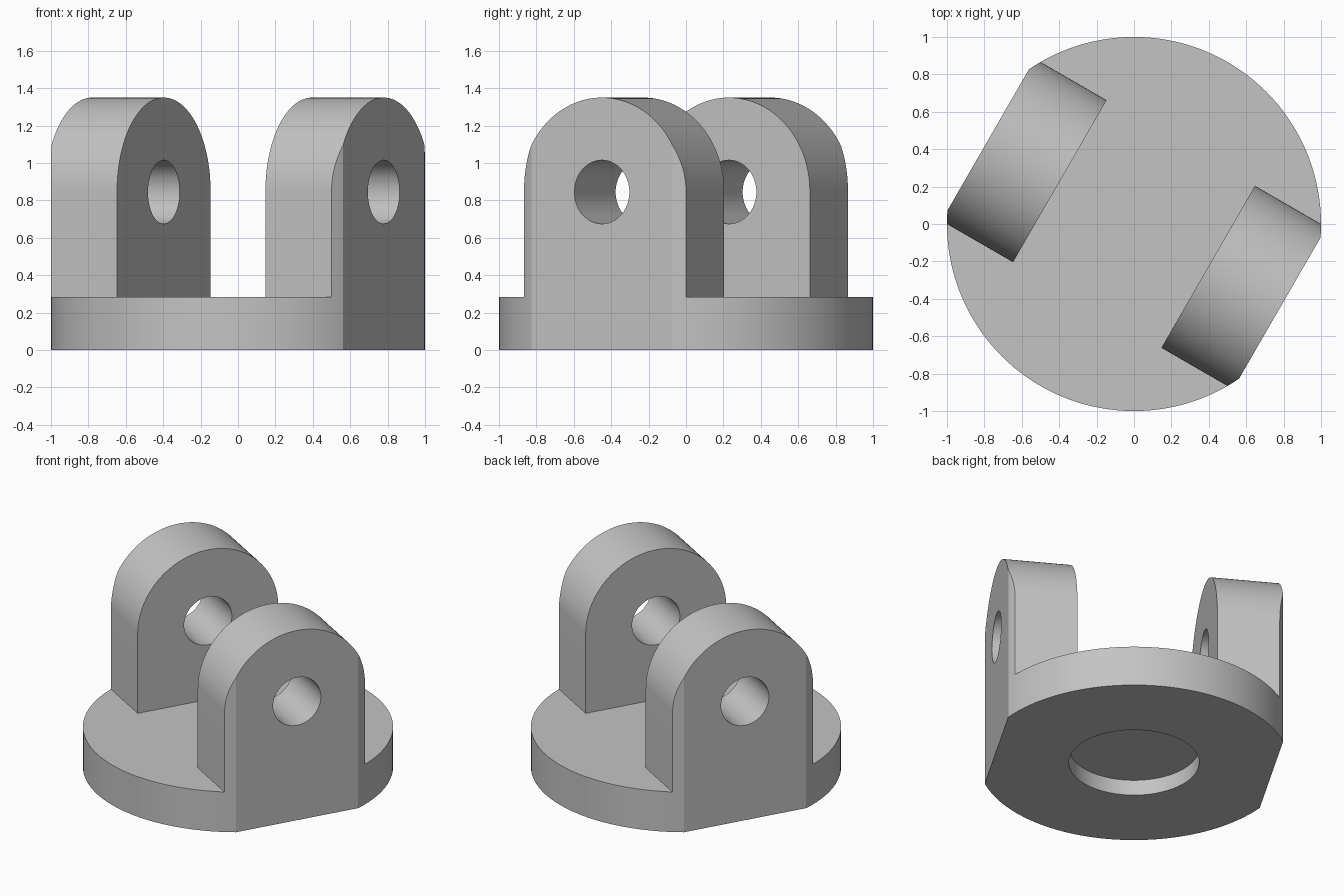
import bpy
import bmesh
import math
from mathutils import Matrix, Vector

if "Cube" in bpy.data.objects:
    bpy.data.objects.remove(bpy.data.objects["Cube"], do_unlink=True)

SEGMENTS = 144
BASE_TOP = 0.285
LUG_INNER = 0.458     # distance from the axis to the inner lug face
FLAT = 0.9            # distance from the axis to the outer flat
LUG_HALF = 0.5        # half width and top radius of a lug
PIN_Z = 0.85
TURN = math.radians(-30)

grey = bpy.data.materials.new("plain_grey")
grey.use_nodes = True
grey.diffuse_color = (0.55, 0.55, 0.55, 1)
grey.node_tree.nodes["Principled BSDF"].inputs["Base Color"].default_value = grey.diffuse_color


def add_object(name, bm):
    bmesh.ops.recalc_face_normals(bm, faces=bm.faces)
    mesh = bpy.data.meshes.new(name)
    bm.to_mesh(mesh)
    bm.free()
    mesh.materials.append(grey)
    obj = bpy.data.objects.new(name, mesh)
    bpy.context.collection.objects.link(obj)
    return obj


def cylinder(radius, low, high):
    bm = bmesh.new()
    bmesh.ops.create_cone(bm, cap_ends=True, segments=SEGMENTS, radius1=radius,
                          radius2=radius, depth=high - low,
                          matrix=Matrix.Translation((0, 0, (low + high) / 2)))
    return bm


def combine(target, tool, operation):
    """Apply a boolean and discard the tool."""
    mod = target.modifiers.new(operation.lower(), 'BOOLEAN')
    mod.object, mod.operation, mod.solver = tool, operation, 'EXACT'
    bpy.context.view_layer.update()
    graph = bpy.context.evaluated_depsgraph_get()
    mesh = bpy.data.meshes.new_from_object(target.evaluated_get(graph))
    target.modifiers.clear()
    target.data = mesh
    bpy.data.objects.remove(tool, do_unlink=True)


# Round base, oversize until it is trimmed
fork = add_object("fork_base", cylinder(1.1, 0, BASE_TOP))

# Two round-topped lugs
for side in (1, -1):
    bm = bmesh.new()
    outline = [(-LUG_HALF, 0.1), (LUG_HALF, 0.1)]
    outline += [(LUG_HALF * math.cos(a), PIN_Z + LUG_HALF * math.sin(a))
                for a in (math.pi * i / 64 for i in range(65))]
    face = bm.faces.new([bm.verts.new((side * LUG_INNER, y, z)) for y, z in outline])
    grown = bmesh.ops.extrude_face_region(bm, geom=[face])["geom"]
    bmesh.ops.translate(bm, vec=(side * 0.7, 0, 0),
                        verts=[v for v in grown if isinstance(v, bmesh.types.BMVert)])
    combine(fork, add_object("lug", bm), 'UNION')

# Trim everything to the round envelope with two outer flats
bm = cylinder(1, -0.2, 1.6)
for side in (1, -1):
    cut = bmesh.ops.bisect_plane(bm, geom=bm.verts[:] + bm.edges[:] + bm.faces[:],
                                 plane_co=Vector((side * FLAT, 0, 0)),
                                 plane_no=Vector((side, 0, 0)), clear_outer=True)
    bmesh.ops.contextual_create(
        bm, geom=[e for e in cut["geom_cut"] if isinstance(e, bmesh.types.BMEdge)])
combine(fork, add_object("envelope", bm), 'INTERSECT')

# Pin hole through both lugs
bm = cylinder(0.17, -1.5, 1.5)
bmesh.ops.transform(bm, verts=bm.verts, matrix=Matrix.Translation((0, 0, PIN_Z - 0.005))
                    @ Matrix.Rotation(math.pi / 2, 4, 'Y'))
combine(fork, add_object("pin_hole", bm), 'DIFFERENCE')

# Shallow round recess underneath
combine(fork, add_object("recess", cylinder(0.42, -0.2, 0.11)), 'DIFFERENCE')

# Turn the lugs to their angle and shade
fork.data.transform(Matrix.Rotation(TURN, 4, 'Z'))
bpy.ops.object.select_all(action='DESELECT')
fork.select_set(True)
bpy.context.view_layer.objects.active = fork
bpy.ops.object.shade_smooth_by_angle(angle=math.radians(20))
